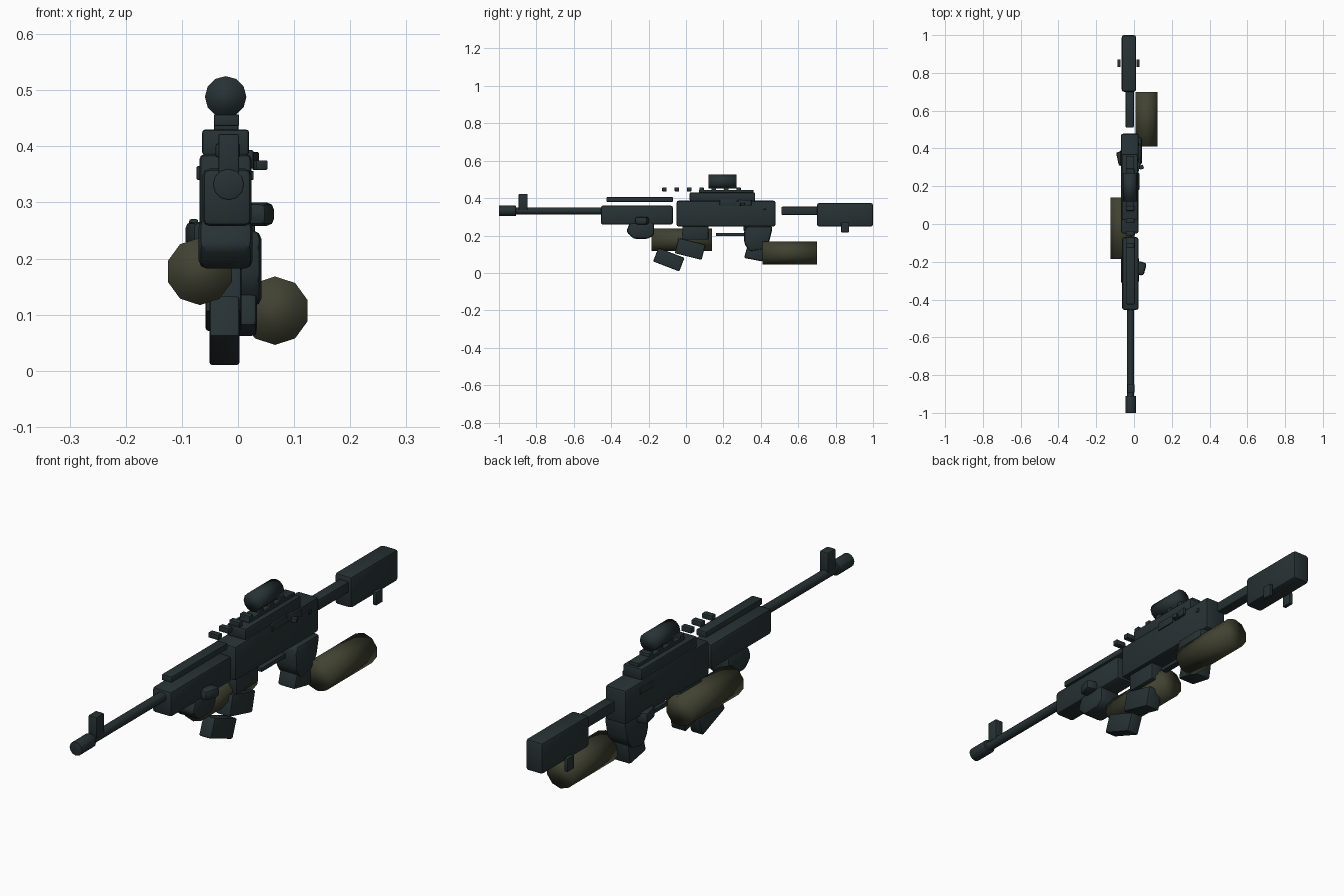
import bpy, bmesh, math
from mathutils import Matrix, Vector

cube = bpy.data.objects.get("Cube")
if cube:
    bpy.data.objects.remove(cube, do_unlink=True)


def material(name, rgb):
    m = bpy.data.materials.new(name)
    m.use_nodes = True
    m.diffuse_color = (*rgb, 1)
    m.node_tree.nodes["Principled BSDF"].inputs["Base Color"].default_value = (*rgb, 1)
    return m


STEEL = material("dark blue grey", (0.02, 0.031, 0.034))
OLIVE = material("dark olive", (0.052, 0.054, 0.031))
AXIS = -0.02  # centre line of the rifle


def finish(name, bm, centre, tilt=0, turn=0, bevel=0.0, mat=STEEL, angle=35):
    """Bevel the mesh, place it and shade it smooth."""
    if bevel:
        bmesh.ops.bevel(bm, geom=bm.edges[:], offset=bevel, segments=2,
                        profile=0.5, affect='EDGES', clamp_overlap=True)
    bmesh.ops.recalc_face_normals(bm, faces=bm.faces[:])
    me = bpy.data.meshes.new(name)
    bm.to_mesh(me)
    bm.free()
    me.materials.append(mat)
    ob = bpy.data.objects.new(name, me)
    bpy.context.collection.objects.link(ob)
    ob.location = centre
    ob.rotation_euler = (math.radians(tilt), 0, math.radians(turn))
    bpy.ops.object.select_all(action='DESELECT')
    ob.select_set(True)
    bpy.context.view_layer.objects.active = ob
    bpy.ops.object.shade_smooth_by_angle(angle=math.radians(angle))
    return ob


def box(name, x, y, z, bevel=0.004, tilt=0, turn=0):
    """Box from its (min, max) ranges, rotated about its centre."""
    bm = bmesh.new()
    bmesh.ops.create_cube(bm, size=1)
    bmesh.ops.scale(bm, verts=bm.verts, vec=(x[1] - x[0], y[1] - y[0], z[1] - z[0]))
    return finish(name, bm, [sum(r) / 2 for r in (x, y, z)], tilt, turn, bevel)


def tube(name, x, z, y, radius, sides=12, mat=STEEL, bevel=0.0, angle=35):
    """Cylinder along the rifle's length."""
    bm = bmesh.new()
    bmesh.ops.create_cone(bm, cap_ends=True, segments=sides, radius1=radius,
                          radius2=radius, depth=y[1] - y[0],
                          matrix=Matrix.Rotation(math.pi / 2, 4, 'X'))
    return finish(name, bm, (x, sum(y) / 2, z), bevel=bevel, mat=mat, angle=angle)


def slab(name, x, outline, bevel):
    """Side outline of (y, z) points, extruded across the width."""
    bm = bmesh.new()
    face = bm.faces.new([bm.verts.new((x[0], *p)) for p in outline])
    side = bmesh.ops.extrude_face_region(bm, geom=[face])["geom"]
    bmesh.ops.translate(bm, vec=Vector((x[1] - x[0], 0, 0)),
                        verts=[v for v in side if isinstance(v, bmesh.types.BMVert)])
    return finish(name, bm, (0, 0, 0), bevel=bevel)


# Barrel, muzzle and front sight
tube("barrel", -0.018, 0.332, (-0.95, -0.44), 0.019)
tube("muzzle", -0.017, 0.332, (-1.0, -0.91), 0.028, bevel=0.002)
box("front_sight", (-0.035, 0.002), (-0.895, -0.847), (0.335, 0.422))

# Handguard, its top rail and the foregrip
box("handguard", (-0.063, 0.024), (-0.455, -0.07), (0.258, 0.36), 0.012)
box("handguard_rail", (-0.04, 0.004), (-0.425, -0.07), (0.38, 0.405))
slab("foregrip", (-0.07, 0.026),
     [(-0.32, 0.22), (-0.28, 0.182), (-0.2, 0.182), (-0.17, 0.205),
      (-0.17, 0.27), (-0.3, 0.27)], 0.014)
box("side_knob", (0.01, 0.06), (-0.27, -0.2), (0.258, 0.3), 0.014, turn=-15)

# Receiver and its top rails
box("receiver", (-0.069, 0.024), (-0.05, 0.478), (0.248, 0.386), 0.01)
box("receiver_rail", (-0.064, 0.02), (0.02, 0.37), (0.384, 0.43), 0.006)
box("scope_rail", (-0.043, 0.001), (0.07, 0.36), (0.428, 0.444), 0.003)
for i in range(7):
    y = -0.115 + 0.066 * i
    box(f"rail_tooth_{i + 1}", (-0.043, 0.002), (y - 0.012, y + 0.012), (0.436, 0.457), 0.003)

# Scope
tube("scope", AXIS - 0.002, 0.488, (0.12, 0.27), 0.037, sides=12, angle=100)

# Bolt cover, bolt handle and pin
box("bolt_cover", (0.01, 0.028), (0.18, 0.27), (0.36, 0.393), 0.003)
box("bolt_arm", (0.02, 0.032), (0.28, 0.35), (0.36, 0.39), 0.003, turn=-10)
box("bolt_handle", (0.028, 0.05), (0.29, 0.312), (0.358, 0.375), 0.002, turn=20)
box("receiver_pin", (0.015, 0.028), (0.412, 0.428), (0.34, 0.356), 0.002)
box("left_catch", (-0.074, -0.06), (0.31, 0.39), (0.34, 0.365), 0.003)

# Trigger guard, grip and selector knob
box("trigger_guard", (-0.033, -0.007), (0.16, 0.33), (0.197, 0.214), 0.003)
slab("grip_upper", (-0.056, 0.042),
     [(0.31, 0.22), (0.32, 0.25), (0.465, 0.25), (0.445, 0.165),
      (0.415, 0.125), (0.34, 0.112), (0.31, 0.16)], 0.016)
slab("grip_lower", (-0.045, 0.034),
     [(0.33, 0.15), (0.43, 0.15), (0.415, 0.06), (0.31, 0.08)], 0.01)
box("selector_knob", (-0.088, -0.04), (0.31, 0.385), (0.22, 0.265), 0.01, turn=12)

# Curved magazine in three overlapping pieces
box("magazine_top", (-0.058, 0.008), (-0.02, 0.12), (0.178, 0.255), 0.006)
box("magazine_middle", (-0.058, 0.006), (-0.052, 0.096), (0.086, 0.17), 0.006, tilt=-14)
box("magazine_bottom", (-0.051, 0.003), (-0.167, -0.017), (0.032, 0.11), 0.006, tilt=-21)

# Shoulder stock with a tab on each side
box("stock_tube", (-0.045, -0.001), (0.51, 0.72), (0.31, 0.354), 0.006)
box("stock", (-0.065, 0.011), (0.70, 1.0), (0.248, 0.374), 0.012)
for side, x in (("left", 0.022), ("right", -0.079)):
    box(f"{side}_stock_tab", (x - 0.008, x + 0.008), (0.83, 0.872), (0.217, 0.27), 0.003)

# Olive canisters
tube("front_canister", -0.068, 0.177, (-0.185, 0.14), 0.06, 10, OLIVE, angle=100)
tube("rear_canister", 0.066, 0.107, (0.41, 0.70), 0.061, 10, OLIVE, angle=100)
